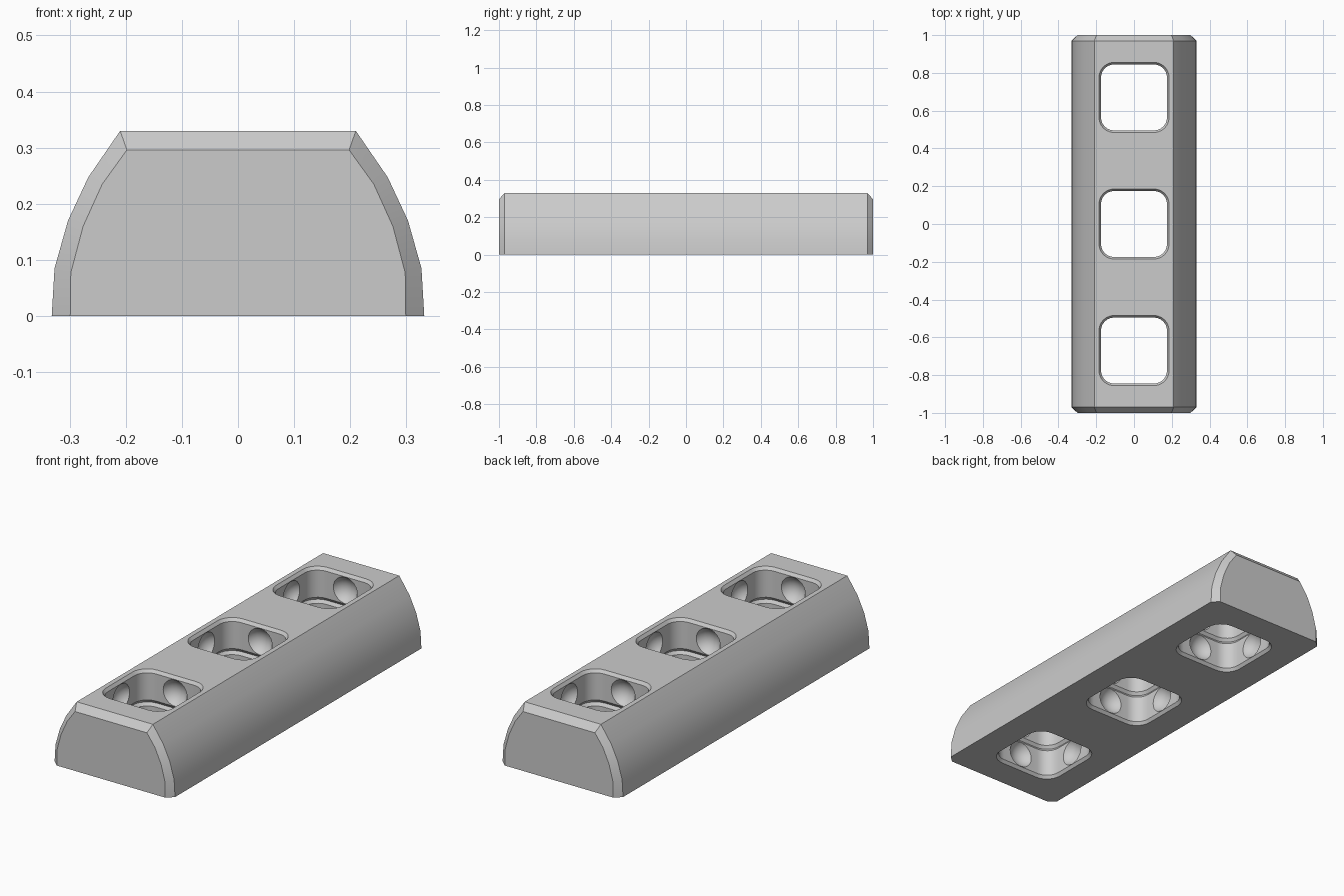
import bpy, bmesh, math
from mathutils import Matrix

if "Cube" in bpy.data.objects:
    bpy.data.objects.remove(bpy.data.objects["Cube"])

H = 0.33          # bar height
LAYER = H / 2     # each hole is two stacked sockets
HOLES = (-0.67, 0.0, 0.67)


def make_object(name, bm):
    bmesh.ops.recalc_face_normals(bm, faces=bm.faces[:])
    mesh = bpy.data.meshes.new(name)
    bm.to_mesh(mesh)
    bm.free()
    ob = bpy.data.objects.new(name, mesh)
    bpy.context.collection.objects.link(ob)
    return ob


def loft(bm, rings):
    """Skin a list of closed rings and cap both ends."""
    loops = [[bm.verts.new(p) for p in r] for r in rings]
    for a, b in zip(loops, loops[1:]):
        n = len(a)
        for i in range(n):
            j = (i + 1) % n
            bm.faces.new((a[i], a[j], b[j], b[i]))
    bm.faces.new(loops[0][::-1])
    bm.faces.new(loops[-1])


def mirrored(half):
    return half + [(-x, z) for x, z in reversed(half)]


# Bar: bowed sides, flat top and bottom, chamfered ends
outer = mirrored([(0.332, 0), (0.327, 0.085), (0.303, 0.17), (0.267, 0.247), (0.21, H)])
inner = mirrored([(0.299, 0), (0.298, 0.077), (0.276, 0.16), (0.242, 0.235), (0.198, 0.296)])
bm = bmesh.new()
loft(bm, [[(x, y, z) for x, z in prof]
          for y, prof in ((-1, inner), (-0.97, outer), (0.97, outer), (1, inner))])
bar = make_object("beam", bm)


# Hole cutters: rounded squares with chamfered rims and a groove at mid height
def rounded_square(half, y, z, core=0.105, steps=6):
    r = half - core
    pts = []
    for k in range(4):
        a0 = k * math.pi / 2
        cx = core if k in (0, 3) else -core
        cy = core if k < 2 else -core
        for s in range(steps + 1):
            a = a0 + s / steps * math.pi / 2
            pts.append((cx + r * math.cos(a), y + cy + r * math.sin(a), z))
    return pts


WIDE, WALL, RIM = 0.186, 0.175, 0.015
levels = [(-0.02, WIDE), (0, WIDE), (RIM, WALL), (LAYER - RIM, WALL), (LAYER, WIDE),
          (LAYER + RIM, WALL), (H - RIM, WALL), (H, WIDE), (H + 0.02, WIDE)]
bm = bmesh.new()
for y in HOLES:
    loft(bm, [rounded_square(h, y, z) for z, h in levels])
hole_cutter = make_object("hole_cutter", bm)

# Dimple cutters: one round scoop in each wall of each socket
R, DEPTH = 0.0745, 0.04
offset = WALL + DEPTH - R
bm = bmesh.new()
for y in HOLES:
    for z in (LAYER / 2, LAYER * 1.5):
        for k in range(4):
            a = k * math.pi / 2
            bmesh.ops.create_uvsphere(
                bm, u_segments=24, v_segments=14, radius=R,
                matrix=Matrix.Translation((offset * math.cos(a), y + offset * math.sin(a), z)))
dimple_cutter = make_object("dimple_cutter", bm)

# Cut the holes, then the dimples
bpy.context.view_layer.objects.active = bar
bar.select_set(True)
for cutter in (hole_cutter, dimple_cutter):
    cutter.hide_render = True
    mod = bar.modifiers.new("cut", 'BOOLEAN')
    mod.operation = 'DIFFERENCE'
    mod.solver = 'EXACT'
    mod.object = cutter
    bpy.ops.object.modifier_apply(modifier=mod.name)
    bpy.data.objects.remove(cutter)

# Finish
grey = bpy.data.materials.new("light_grey")
grey.diffuse_color = (0.6, 0.6, 0.6, 1)
grey.use_nodes = True
grey.node_tree.nodes["Principled BSDF"].inputs["Base Color"].default_value = grey.diffuse_color
bar.data.materials.clear()
bar.data.materials.append(grey)
bpy.ops.object.shade_smooth_by_angle(angle=math.radians(30))
